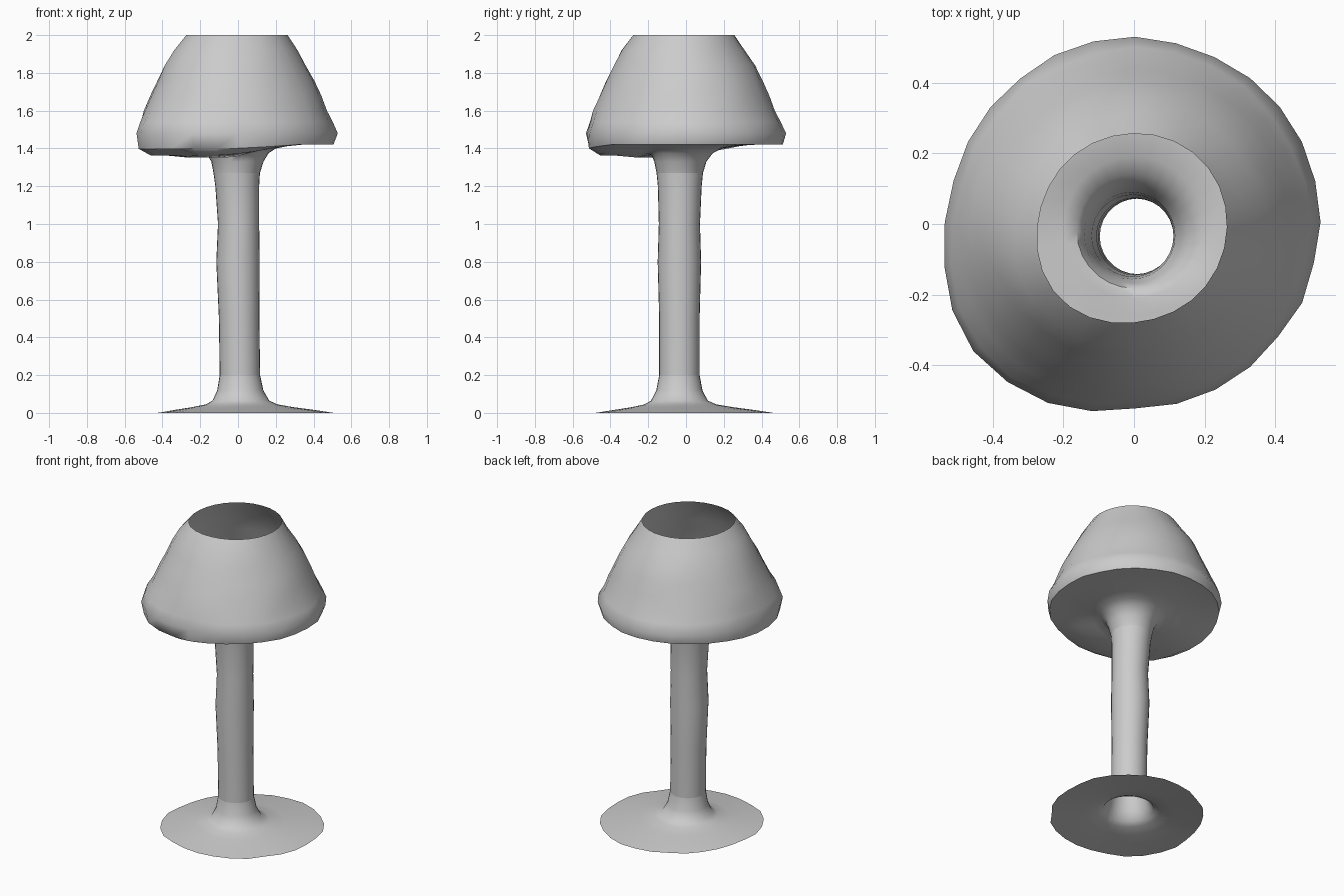
import bpy, bmesh, math, random

random.seed(4)
SIDES = 28

grey = bpy.data.materials.new("plain grey")
grey.diffuse_color = (0.6, 0.6, 0.6, 1)


def skin(name, rings, warp=None, angle=40):
    """Open sheet through rings of (z, centre x, centre y, radius)."""
    bm = bmesh.new()
    loops = []
    for z, cx, cy, r in rings:
        loop = []
        for i in range(SIDES):
            a = 2 * math.pi * i / SIDES
            rr, zz = warp(a, r, z) if warp else (r, z)
            loop.append(bm.verts.new((cx + rr * math.cos(a), cy + rr * math.sin(a), zz)))
        loops.append(loop)
    for lo, hi in zip(loops, loops[1:]):
        for i in range(SIDES):
            j = (i + 1) % SIDES
            bm.faces.new((lo[i], lo[j], hi[j], hi[i]))
    me = bpy.data.meshes.new(name)
    bm.to_mesh(me)
    bm.free()
    me.materials.append(grey)
    ob = bpy.data.objects.new(name, me)
    bpy.context.collection.objects.link(ob)
    bpy.ops.object.select_all(action='DESELECT')
    ob.select_set(True)
    bpy.context.view_layer.objects.active = ob
    bpy.ops.object.shade_smooth_by_angle(angle=math.radians(angle))
    return ob


# Thin, slightly ragged foot, hollow below and flaring into the stem
def ragged(a, r, z):
    if r > 0.4:
        r *= 1 + 0.07 * math.cos(a - math.pi / 4) ** 4
        r += random.uniform(-0.01, 0.01)
    return r, z


skin("base", [
    (0.0, 0.045, -0.01, 0.46), (0.015, 0.035, -0.01, 0.375),
    (0.03, 0.025, -0.02, 0.27), (0.045, 0.02, -0.03, 0.19),
    (0.065, 0.015, -0.035, 0.15), (0.12, 0.012, -0.035, 0.122),
    (0.2, 0.01, -0.035, 0.107)], ragged)

# Hollow stem, open at both ends, a little uneven
skin("stem", [
    (0.2, 0.01, -0.035, 0.107), (0.5, 0.006, -0.035, 0.107),
    (0.8, 0.0, -0.035, 0.115), (1.0, 0.003, -0.035, 0.109),
    (1.2, -0.004, -0.033, 0.116), (1.27, -0.007, -0.033, 0.123)])


# Shade bulges and sags towards the front left
def sag(a, r, z):
    side = max(0.0, math.cos(a - math.radians(222)))
    if r > 0.255 and z > 1.405:
        if z > 1.97:
            r *= 1 + 0.06 * side ** 4 + 0.03 * math.cos(a - math.pi / 4) ** 4
        elif z > 1.57:
            r *= 1 + 0.1 * side ** 2
        else:
            r *= 1 + 0.12 * side ** 5
        if z < 1.99:
            r += random.uniform(-0.004, 0.004)
    if z < 1.47 and r > 0.14:
        drop = 0.06 * min(1.0, side * 1.3) * min(1.0, (r - 0.14) / 0.12)
        z -= drop * (0.4 if r > 0.495 else 1.0)
    return r, z


# Flared neck, nearly flat underside and tapering wall up to the open top
skin("shade", [
    (1.27, -0.007, -0.033, 0.123), (1.33, -0.003, -0.03, 0.138),
    (1.375, 0.0, -0.02, 0.162), (1.4, 0.0, -0.01, 0.2),
    (1.412, 0.0, 0.0, 0.26), (1.422, 0.0, 0.0, 0.36),
    (1.424, 0.0, 0.0, 0.45),
    (1.422, 0.0, 0.005, 0.508), (1.48, 0.003, 0.005, 0.522),
    (1.54, 0.0, 0.0, 0.498), (1.6, 0.0, 0.0, 0.47),
    (1.68, 0.0, 0.0, 0.438), (1.76, 0.0, 0.0, 0.402),
    (1.84, -0.003, 0.0, 0.363), (1.92, -0.005, -0.01, 0.317),
    (2.0, -0.003, -0.01, 0.264)], sag, 50)
